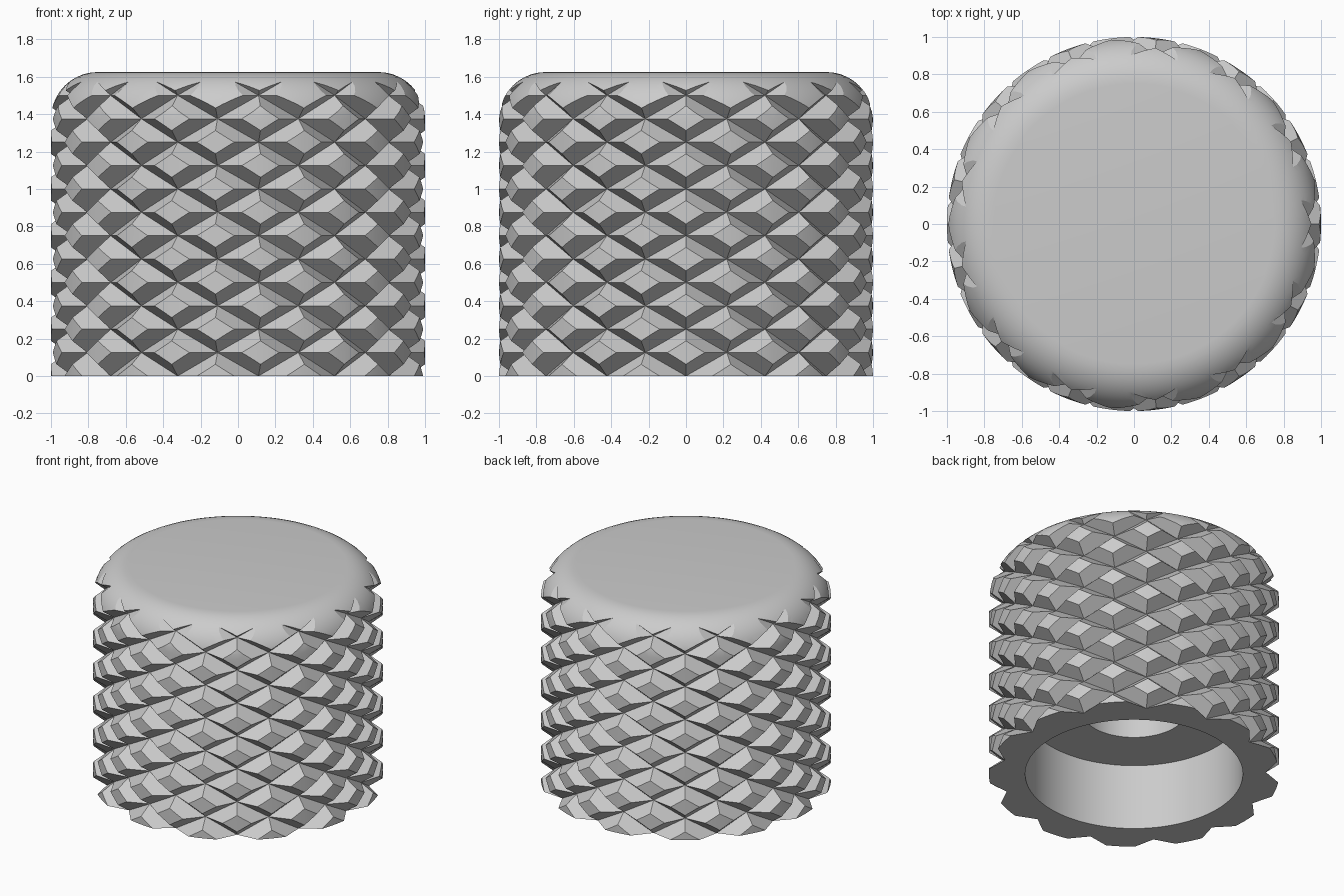
import bpy, bmesh
from math import cos, sin, pi, radians
from mathutils import Vector

cube = bpy.data.objects.get("Cube")
if cube:
    bpy.data.objects.remove(cube, do_unlink=True)

HEIGHT = 1.625
FILLET = 0.25
TEETH = 13            # diamonds around the grip
ROW = 0.125           # half the height of a diamond
VALLEY, PEAK = 0.91, 1.09


def add_object(name, bm):
    bmesh.ops.recalc_face_normals(bm, faces=bm.faces)
    mesh = bpy.data.meshes.new(name)
    bm.to_mesh(mesh)
    bm.free()
    obj = bpy.data.objects.new(name, mesh)
    bpy.context.collection.objects.link(obj)
    return obj


def lathe(name, profile, steps):
    bm = bmesh.new()
    verts = [bm.verts.new((r, 0, z)) for r, z in profile]
    edges = [bm.edges.new(pair) for pair in zip(verts, verts[1:])]
    bmesh.ops.spin(bm, geom=verts + edges, cent=(0, 0, 0), axis=(0, 0, 1),
                   angle=2 * pi, steps=steps)
    bmesh.ops.remove_doubles(bm, verts=bm.verts, dist=1e-4)
    return add_object(name, bm)


def diamond_column(name):
    # rings alternate valley and peak points, so every peak is a four-sided pyramid
    bm = bmesh.new()
    count = 2 * TEETH
    rings = []
    for j in range(-1, 15):
        ring = []
        for i in range(count):
            r = VALLEY if (i + j) % 2 == 0 else PEAK
            a = pi * i / TEETH
            ring.append(bm.verts.new((r * cos(a), r * sin(a), ROW * j)))
        rings.append(ring)
    for j, (low, high) in enumerate(zip(rings, rings[1:]), start=-1):
        for i in range(count):
            k = (i + 1) % count
            a, b, c, d = low[i], low[k], high[k], high[i]
            # split each cell along its valley line
            tris = ((a, b, c), (a, c, d)) if (i + j) % 2 == 0 else ((a, b, d), (b, c, d))
            for tri in tris:
                bm.faces.new(tri)
    bm.faces.new(rings[0][::-1])
    bm.faces.new(rings[-1])
    return add_object(name, bm)


# knob body: rounded top, wide socket and narrow blind bore underneath
arc = [(1 - FILLET + FILLET * cos(radians(t)), HEIGHT - FILLET + FILLET * sin(radians(t)))
       for t in range(0, 91, 9)]
profile = [(0, 1.25), (0.36, 1.25), (0.36, 0.5), (0.75, 0.5), (0.75, 0), (1, 0)]
knob = lathe("knurled_knob", profile + arc + [(0, HEIGHT)], 144)

# diamond grip pattern
cutter = diamond_column("grip_cutter")
cutter.hide_render = True
mod = knob.modifiers.new("grip", 'BOOLEAN')
mod.operation = 'INTERSECT'
mod.solver = 'EXACT'
mod.object = cutter
for obj in bpy.context.selected_objects:
    obj.select_set(False)
bpy.context.view_layer.objects.active = knob
knob.select_set(True)
bpy.ops.object.modifier_apply(modifier=mod.name)
bpy.data.objects.remove(cutter, do_unlink=True)

# single grey finish
grey = bpy.data.materials.new("plain_grey")
grey.use_nodes = True
colour = (0.6, 0.6, 0.6, 1)
grey.diffuse_color = colour
grey.node_tree.nodes["Principled BSDF"].inputs["Base Color"].default_value = colour
knob.data.materials.clear()
knob.data.materials.append(grey)
bpy.ops.object.shade_smooth_by_angle(angle=radians(18))
